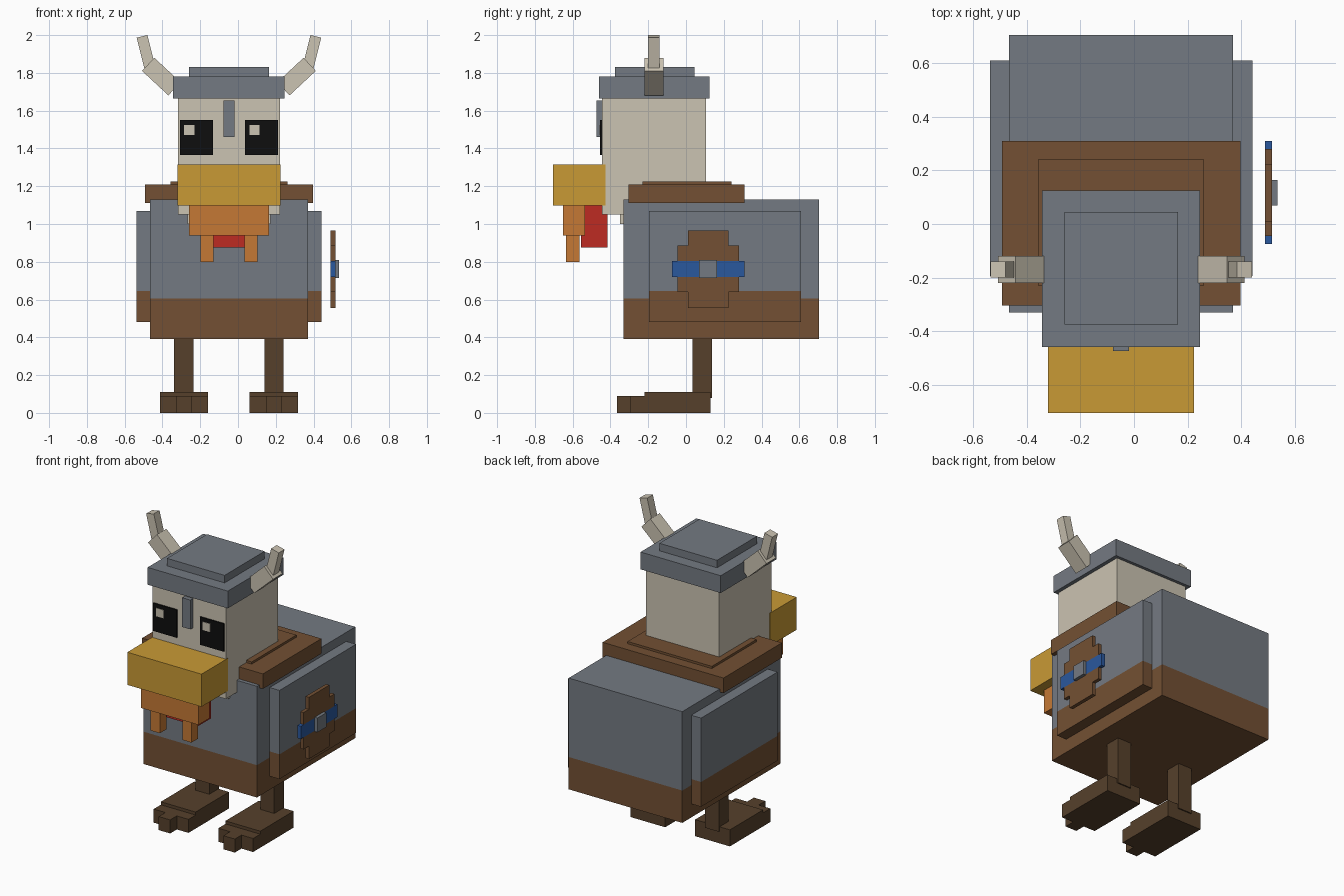
import bpy, bmesh, math
from mathutils import Matrix, Vector

if "Cube" in bpy.data.objects:
    bpy.data.objects.remove(bpy.data.objects["Cube"])

MID = -0.048  # symmetry plane of the bird (the shield shifts it off centre)


def material(name, rgb):
    m = bpy.data.materials.new(name)
    lin = [((c / 255 + 0.055) / 1.055) ** 2.4 if c > 10 else c / 255 / 12.92 for c in rgb]
    m.diffuse_color = (*lin, 1)
    m.use_nodes = True
    m.node_tree.nodes["Principled BSDF"].inputs["Base Color"].default_value = m.diffuse_color
    return m


GREY = material("steel grey", (116, 122, 130))
BROWN = material("leather brown", (115, 80, 51))
DARK = material("dark brown", (86, 64, 43))
CREAM = material("cream", (203, 195, 178))
YELLOW = material("beak yellow", (201, 154, 53))
ORANGE = material("orange", (197, 121, 53))
RED = material("red", (190, 43, 34))
BLACK = material("black", (14, 14, 14))
BLUE = material("blue", (42, 88, 158))


def box(name, x, y, z, mat, low=None, split=None, tilt=0):
    """Box from axis ranges; optional second colour below a height, tilt about y."""
    bm = bmesh.new()
    size = [b - a for a, b in (x, y, z)]
    centre = Vector([(a + b) / 2 for a, b in (x, y, z)])
    bmesh.ops.create_cube(bm, size=1, matrix=Matrix.Translation(centre)
                          @ Matrix.Rotation(tilt, 4, 'Y') @ Matrix.Diagonal((*size, 1)))
    me = bpy.data.meshes.new(name)
    me.materials.append(mat)
    if low:
        me.materials.append(low)
        bmesh.ops.bisect_plane(bm, geom=bm.verts[:] + bm.edges[:] + bm.faces[:],
                               plane_co=(0, 0, split), plane_no=(0, 0, 1))
        for f in bm.faces:
            f.material_index = int(f.calc_center_median().z < split)
    bm.to_mesh(me)
    bm.free()
    ob = bpy.data.objects.new(name, me)
    bpy.context.scene.collection.objects.link(ob)
    return ob


def centred(name, half, y, z, mat, **kw):
    return box(name, (MID - half, MID + half), y, z, mat, **kw)


def pair(name, inner, outer, y, z, mat, tilt=0, **kw):
    """Left and right copies, given by distance from the symmetry plane."""
    box("right_" + name, (MID + inner, MID + outer), y, z, mat, tilt=tilt, **kw)
    box("left_" + name, (MID - outer, MID - inner), y, z, mat, tilt=-tilt, **kw)


# Body, wings and collar
centred("body", 0.418, (-0.33, 0.705), (0.39, 1.13), GREY, low=BROWN, split=0.605)
pair("wing", 0.41, 0.49, (-0.195, 0.61), (0.48, 1.07), GREY, low=BROWN, split=0.645)
centred("collar", 0.445, (-0.305, 0.31), (1.11, 1.21), BROWN)
centred("collar_rim", 0.31, (-0.23, 0.24), (1.2, 1.225), BROWN)

# Head and face
centred("neck", 0.22, (-0.35, 0.05), (1.0, 1.08), CREAM)
centred("head", 0.27, (-0.445, 0.105), (1.05, 1.67), CREAM)
pair("eye", 0.085, 0.26, (-0.454, -0.445), (1.365, 1.55), BLACK)
for side, x in (("left", -0.285), ("right", 0.06)):
    box(side + "_eye_glint", (x, x + 0.055), (-0.457, -0.45), (1.47, 1.525), CREAM)

# Beak, forked lower beak and wattle
centred("upper_beak", 0.273, (-0.705, -0.425), (1.098, 1.315), YELLOW)
centred("lower_beak", 0.212, (-0.65, -0.535), (0.94, 1.098), ORANGE)
pair("beak_prong", 0.083, 0.15, (-0.635, -0.565), (0.80, 0.94), ORANGE)
centred("wattle", 0.14, (-0.555, -0.415), (0.875, 1.097), RED)

# Helmet with nose guard
centred("helmet_band", 0.295, (-0.46, 0.125), (1.665, 1.78), GREY)
centred("helmet_crown", 0.212, (-0.375, 0.045), (1.78, 1.83), GREY)
centred("nose_guard", 0.03, (-0.475, -0.445), (1.46, 1.655), GREY)

# Horns, two tilted segments on each side
pair("horn_base", 0.263, 0.453, (-0.22, -0.12), (1.733, 1.828), CREAM, tilt=math.radians(-43))
pair("horn_tip", 0.411, 0.469, (-0.2, -0.14), (1.83, 1.996), CREAM, tilt=math.radians(14))

# Legs and feet
pair("leg", 0.188, 0.29, (0.035, 0.138), (0.08, 0.39), DARK)
pair("foot", 0.11, 0.366, (-0.22, 0.13), (0, 0.11), DARK)
pair("side_toes", 0.11, 0.366, (-0.295, -0.22), (0, 0.09), DARK)
pair("middle_toe", 0.196, 0.28, (-0.365, -0.295), (0, 0.09), DARK)

# Stepped round shield with a blue band and a boss
PLATE = (0.49, 0.515)
box("shield_band", PLATE, (-0.075, 0.31), (0.72, 0.805), BLUE)
for part, wide, narrow in (("upper", (0.805, 0.885), (0.885, 0.965)),
                           ("lower", (0.64, 0.72), (0.555, 0.64))):
    box("shield_" + part, PLATE, (-0.045, 0.28), wide, BROWN)
    box("shield_" + part + "_end", PLATE, (0.01, 0.225), narrow, BROWN)
box("shield_boss", (0.51, 0.536), (0.07, 0.165), (0.715, 0.81), GREY)
